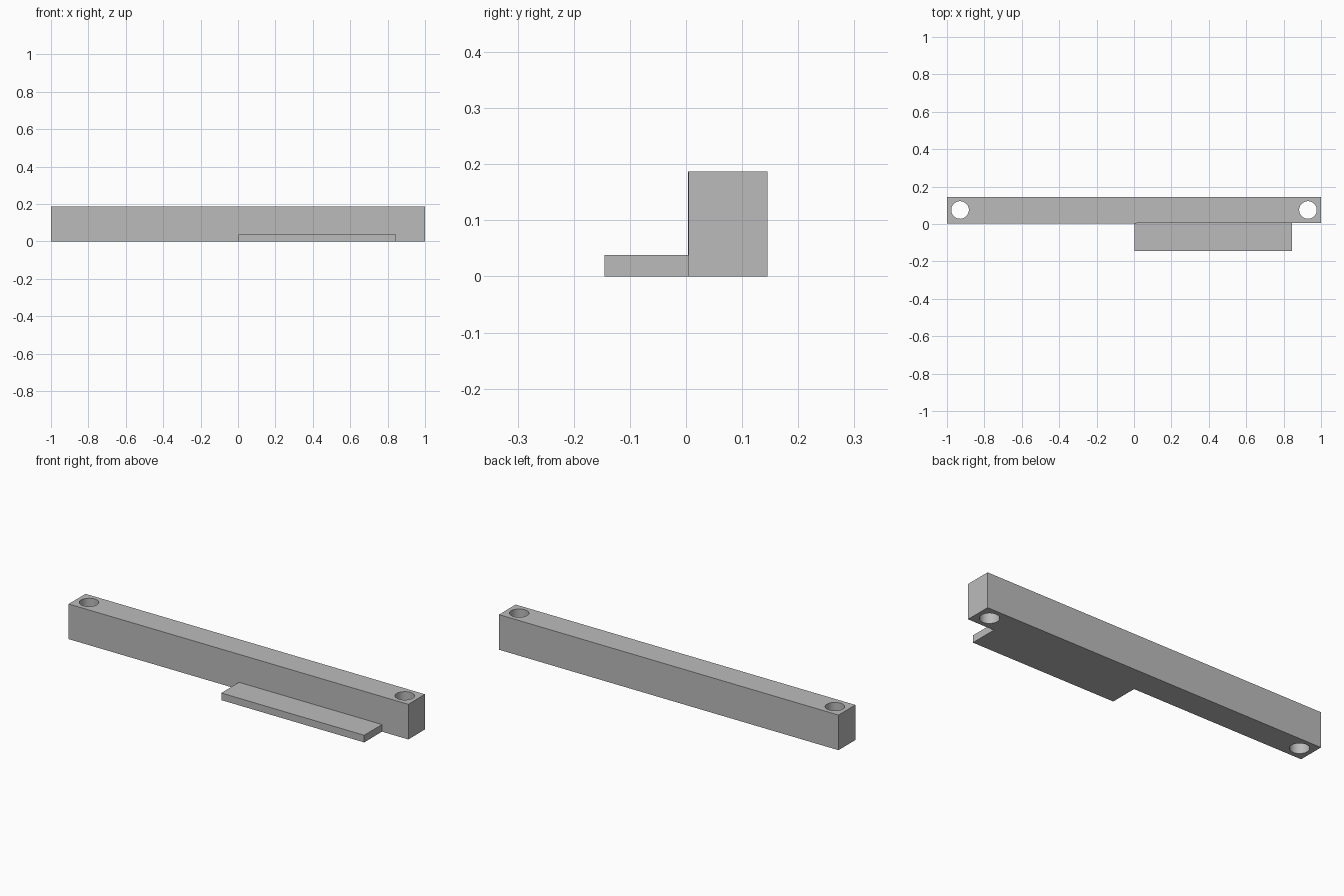
import bpy
import bmesh

cube = bpy.data.objects.get("Cube")
if cube:
    bpy.data.objects.remove(cube, do_unlink=True)

grey = bpy.data.materials.new("plain grey")
grey.use_nodes = True
grey.diffuse_color = (0.5, 0.5, 0.5, 1)
grey.node_tree.nodes["Principled BSDF"].inputs["Base Color"].default_value = (0.5, 0.5, 0.5, 1)

LENGTH_HALF, DEPTH_HALF = 1.0, 0.145
BAR_HEIGHT, PLATE_HEIGHT = 0.187, 0.038


def bar_face(x):
    """Front face of the bar, very slightly skewed along its length."""
    return 0.004 + 0.0008 * x


def extruded(name, outline, height):
    """Solid made by raising a flat outline from the ground."""
    bm = bmesh.new()
    face = bm.faces.new([bm.verts.new((x, y, 0)) for x, y in outline])
    raised = bmesh.ops.extrude_face_region(bm, geom=[face])["geom"]
    top = [v for v in raised if isinstance(v, bmesh.types.BMVert)]
    bmesh.ops.translate(bm, verts=top, vec=(0, 0, height))
    bmesh.ops.recalc_face_normals(bm, faces=bm.faces)
    mesh = bpy.data.meshes.new(name)
    bm.to_mesh(mesh)
    bm.free()
    mesh.materials.append(grey)
    obj = bpy.data.objects.new(name, mesh)
    bpy.context.collection.objects.link(obj)
    return obj


# Long bar
bar = extruded("bar", [(-LENGTH_HALF, bar_face(-LENGTH_HALF)),
                       (LENGTH_HALF, bar_face(LENGTH_HALF)),
                       (LENGTH_HALF, DEPTH_HALF),
                       (-LENGTH_HALF, DEPTH_HALF)], BAR_HEIGHT)

# Round through holes near both ends
for side, label in ((-1, "right"), (1, "left")):
    bpy.ops.mesh.primitive_cylinder_add(vertices=48, radius=0.047, depth=0.5,
                                        location=(side * 0.93, 0.075, BAR_HEIGHT / 2))
    cutter = bpy.context.object
    cutter.name = label + "_hole_cutter"
    cutter.data.materials.append(grey)
    cutter.hide_render = True
    cutter.hide_set(True)
    hole = bar.modifiers.new(label + "_hole", "BOOLEAN")
    hole.operation = "DIFFERENCE"
    hole.solver = "EXACT"
    hole.object = cutter

# Apply the holes, then discard the cutters
bpy.context.view_layer.update()
cut_mesh = bpy.data.meshes.new_from_object(
    bar.evaluated_get(bpy.context.evaluated_depsgraph_get()))
for modifier in list(bar.modifiers):
    cutter = modifier.object
    bar.modifiers.remove(modifier)
    bpy.data.objects.remove(cutter, do_unlink=True)
bar.data = cut_mesh

# Thin plate along the foot of the front face
start, end = 0.003, 0.845
extruded("foot_plate", [(start, -DEPTH_HALF), (end, -DEPTH_HALF),
                        (end, bar_face(end)), (start, bar_face(start))], PLATE_HEIGHT)

# Smooth hole walls, crisp edges elsewhere
bpy.ops.object.select_all(action="DESELECT")
bar.select_set(True)
bpy.context.view_layer.objects.active = bar
bpy.ops.object.shade_smooth_by_angle()
